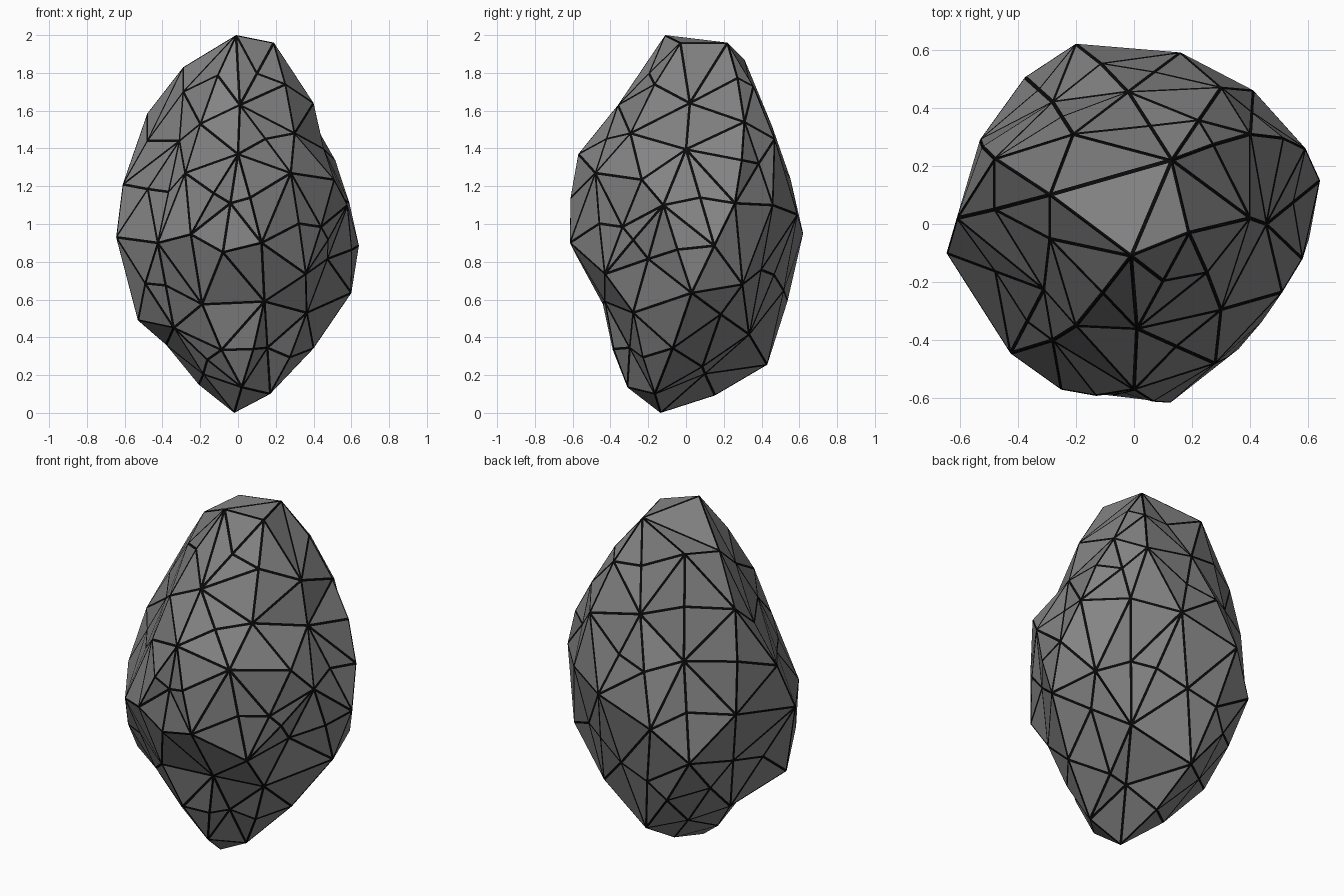
import bpy, bmesh
from mathutils import Vector

if "Cube" in bpy.data.objects:
    bpy.data.objects.remove(bpy.data.objects["Cube"])

# Landmark corners of the boulder (x, y, z), from the crown to the tip
CORNERS = [
    (-.01, -.11, 2), (.19, -.03, 1.96), (.13, .22, 1.96), (-.21, .31, 1.87), (-.29, .10, 1.83),
    (-.29, -.05, 1.70), (.01, -.36, 1.63), (.40, .02, 1.64), (.40, .31, 1.54), (-.02, .455, 1.52),
    (-.48, .225, 1.585), (-.31, -.225, 1.44), (-.28, -.40, 1.27), (-.61, .02, 1.21), (-.48, .05, 1.44),
    (-.645, -.10, .93), (-.425, -.445, .9), (-.08, -.59, .85), (.125, -.615, .9), (0, -.57, 1.37),
    (.28, -.48, 1.27), (-.20, -.35, 1.53), (.30, -.295, 1.48), (.455, 0, 1.395), (.51, -.235, 1.235),
    (.36, -.43, .735), (.58, -.12, 1.1), (.64, .15, .885), (.60, .03, .635), (.365, -.28, .53),
    (.14, -.43, .59), (-.19, -.44, .575), (.02, -.31, .135), (-.02, -.135, 0), (.17, -.165, .1),
    (-.53, -.18, .49), (-.34, -.28, .45), (-.04, .43, .255), (-.25, -.57, .945), (.30, .335, .415),
    (.52, .30, .68), (.59, .26, 1.11), (.41, .46, 1.1), (.16, .59, 1.05), (-.20, .62, .95),
    (-.38, .13, .36), (-.375, .505, .75), (-.53, .29, 1.0), (.30, .47, 1.45), (-.28, .42, 1.30),
]
CENTRE = Vector((0, 0, 1))


def material(name, grey):
    mat = bpy.data.materials.new(name)
    mat.diffuse_color = (grey, grey, grey, 1)
    mat.use_nodes = True
    mat.node_tree.nodes["Principled BSDF"].inputs["Base Color"].default_value = mat.diffuse_color
    return mat


bm = bmesh.new()

# Join the corners by wrapping their directions on a sphere, then move them to their true places
verts = []
for x, y, z in CORNERS:
    verts.append(bm.verts.new(Vector((x / .6, y / .6, z - 1)).normalized()))
bmesh.ops.convex_hull(bm, input=verts)
for v, co in zip(verts, CORNERS):
    v.co = co
bmesh.ops.recalc_face_normals(bm, faces=bm.faces[:])
# Turn edges so that quads of triangles follow their shorter or fuller diagonal
bm.normal_update()

# Break the longest edges into extra facets, pushing convex ones outward a little
long_edges = sorted(bm.edges, key=lambda e: -e.calc_length())[:48]
middles = []
for e in long_edges:
    middles.append(((e.verts[0].co + e.verts[1].co) / 2, e.calc_face_angle_signed(0)))
bmesh.ops.subdivide_edges(bm, edges=long_edges, cuts=1)
for v in bm.verts:
    mid, angle = min(middles, key=lambda m: (m[0] - v.co).length)
    if (mid - v.co).length < 1e-4:
        push = 1 + max(0, min(.04, angle * .06))
        v.co = CENTRE + (v.co - CENTRE) * push
        v.co.z = min(1.99, max(.01, v.co.z))
bmesh.ops.triangulate(bm, faces=bm.faces[:])
bmesh.ops.recalc_face_normals(bm, faces=bm.faces[:])

# Black seams: a thin border inside every facet
rims = bmesh.ops.inset_individual(bm, faces=bm.faces[:], thickness=.007, use_even_offset=True)
for f in rims["faces"]:
    f.material_index = 1

# Flat shaded boulder object
mesh = bpy.data.meshes.new("boulder")
bm.to_mesh(mesh)
bm.free()
mesh.materials.append(material("dark stone", .23))
mesh.materials.append(material("black seam", .003))
boulder = bpy.data.objects.new("boulder", mesh)
bpy.context.collection.objects.link(boulder)
